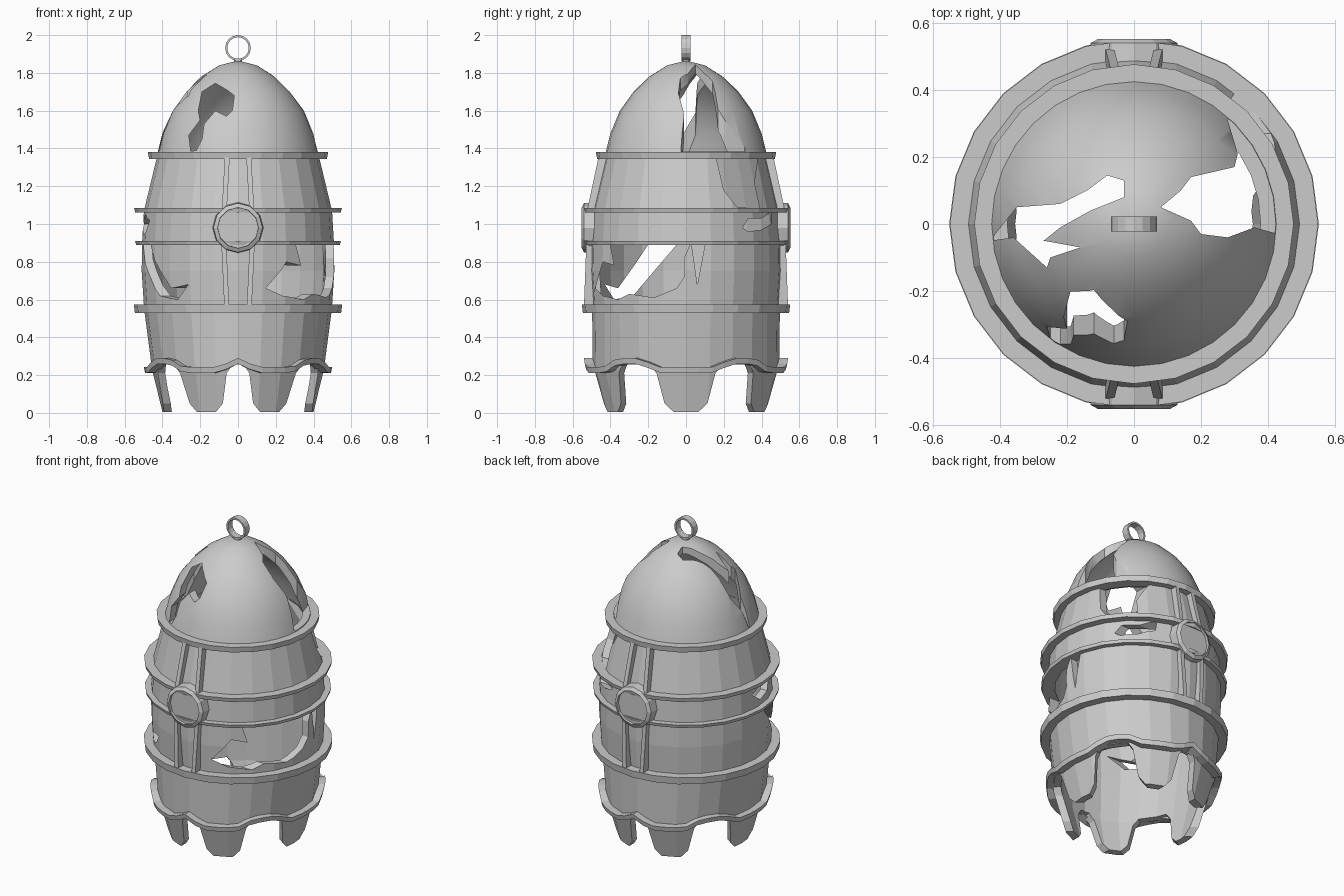
import bpy, bmesh
from math import sin, cos, pi, radians, exp

if "Cube" in bpy.data.objects:
    bpy.data.objects.remove(bpy.data.objects["Cube"])


def finish(name, bm):
    bmesh.ops.remove_doubles(bm, verts=bm.verts, dist=1e-5)
    bmesh.ops.recalc_face_normals(bm, faces=bm.faces)
    me = bpy.data.meshes.new(name)
    bm.to_mesh(me)
    bm.free()
    ob = bpy.data.objects.new(name, me)
    bpy.context.collection.objects.link(ob)
    return ob


def oval(z):
    # the lower body is slightly deeper than wide
    return 1 + 0.085 * max(0, min(1, (0.55 - z) / 0.3))


def lathe(name, prof, n=24, stretch=lambda z: 1, lift=lambda a: 0):
    """Spin a closed (radius, z) profile around z."""
    bm = bmesh.new()
    rings = []
    for i in range(n):
        a = 2 * pi * i / n
        rings.append([bm.verts.new((r * cos(a), r * sin(a) * stretch(z), z + lift(a))) for r, z in prof])
    m = len(prof)
    for i in range(n):
        A, B = rings[i], rings[(i + 1) % n]
        for j in range(m):
            k = (j + 1) % m
            if prof[j][0] == 0 and prof[k][0] == 0:
                continue
            if prof[j][0] == 0:
                bm.faces.new((A[j], B[k], A[k]))
            elif prof[k][0] == 0:
                bm.faces.new((A[j], B[j], A[k]))
            else:
                bm.faces.new((A[j], B[j], B[k], A[k]))
    return finish(name, bm)


def loft(name, lo, hi):
    bm = bmesh.new()
    a = [bm.verts.new(p) for p in lo]
    b = [bm.verts.new(p) for p in hi]
    bm.faces.new(a)
    bm.faces.new(b)
    for i in range(len(a)):
        j = (i + 1) % len(a)
        bm.faces.new((a[i], a[j], b[j], b[i]))
    return finish(name, bm)


def side_prism(name, poly, deg, d0=0.06, d1=0.8):
    """Extrude a (tangent, z) outline radially in the given direction."""
    a = radians(deg)
    pt = lambda d, t, z: (d * cos(a) - t * sin(a), d * sin(a) + t * cos(a), z)
    return loft(name, [pt(d0, *p) for p in poly], [pt(d1, *p) for p in poly])


def top_prism(poly):
    return loft("cutter", [(x, y, 1.385) for x, y in poly], [(x, y, 2.1) for x, y in poly])


def cut(ob, cutters):
    bpy.context.view_layer.objects.active = ob
    for c in cutters:
        c.hide_render = True
        m = ob.modifiers.new("cut", 'BOOLEAN')
        m.operation, m.solver, m.object = 'DIFFERENCE', 'EXACT', c
        bpy.ops.object.modifier_apply(modifier=m.name)
        bpy.data.objects.remove(c, do_unlink=True)


# Dome
outer = [(.43, 1.36), (.40, 1.48), (.35, 1.6), (.278, 1.7), (.195, 1.78), (.10, 1.84), (0, 1.865)]
inner = [(0, 1.82), (.09, 1.80), (.165, 1.745), (.24, 1.67), (.305, 1.58), (.355, 1.47), (.385, 1.36)]
dome = lathe("dome", outer + inner, 32)
cut(dome, [
    side_prism("cutter", [(-.25, 1.385), (-.26, 1.47), (-.2, 1.55), (-.21, 1.6), (-.19, 1.7), (-.12, 1.745),
                          (-.06, 1.71), (-.02, 1.68), (-.03, 1.6), (-.06, 1.57), (-.12, 1.6), (-.18, 1.53),
                          (-.19, 1.45), (-.22, 1.39)], -90),
    top_prism([(.08, .05), (.14, .1), (.17, .14), (.3, .17), (.31, .21), (.28, .31), (.36, .4), (.52, .1),
               (.45, .05), (.43, -.03), (.36, -.01), (.28, -.04), (.2, -.03), (.17, .01)]),
    top_prism([(-.03, .13), (-.08, .145), (-.14, .1), (-.22, .06), (-.35, .05), (-.43, -.05), (-.36, -.04),
               (-.26, -.13), (-.25, -.1), (-.16, -.07), (-.27, -.05), (-.22, -.01), (-.13, .04), (-.03, .08)]),
])
bpy.ops.object.select_all(action='DESELECT')
dome.select_set(True)
bpy.context.view_layer.objects.active = dome
bpy.ops.object.shade_smooth_by_angle(angle=radians(30))

# Body shell with legs
T = .045
side = [(.40, .005), (.455, .23), (.497, .55), (.51, .75), (.508, .9), (.498, 1.07), (.428, 1.36)]
body = lathe("body_shell", side + [(r - T, z) for r, z in reversed(side)], 24, oval)


def arch(w):
    half = [(w + .06, -.05), (w + .06, 0), (w + .02, .05), (w, .21), (w - .03, .255)]
    return half + [(-t, z) for t, z in reversed(half)]


GAPS = [(90, .06), (-90, .06), (35, .115), (-35, .115), (145, .115), (-145, .115)]
cut(body, [side_prism("cutter", arch(w), a) for a, w in GAPS] + [
    # right side breaks (tangent = y)
    side_prism("cutter", [(-.48, .66), (-.44, .62), (-.36, .6), (-.3, .63), (-.17, .61), (-.05, .66), (-.01, .72),
                          (-.01, .82), (.02, .89), (-.4, .89), (-.38, .78), (-.44, .8)], 0),
    side_prism("cutter", [(.03, .89), (.06, .68), (.1, .89)], 0),
    side_prism("cutter", [(.16, 1.35), (.2, 1.18), (.27, 1.09), (.39, 1.08), (.36, 1.22), (.38, 1.35)], 0),
    side_prism("cutter", [(.3, .98), (.33, 1.03), (.4, 1.03), (.45, 1.06), (.45, 1.0), (.4, .97), (.33, .96)], 0),
    # left side breaks (tangent = -y)
    side_prism("cutter", [(.05, .89), (.2, .89), (.26, .8), (.36, .66), (.43, .68), (.38, .6), (.28, .62),
                          (.17, .75)], 180),
    side_prism("cutter", [(-.04, 1.0), (.04, .94), (.13, .96), (.17, 1.02), (.07, 1.05)], 180),
])

# Horizontal bands
for name, z0, z1, r0, r1 in [("top_band", 1.345, 1.38, .40, .477), ("upper_band", 1.06, 1.085, .475, .55),
                             ("middle_band", .89, .91, .485, .545), ("lower_band", .53, .575, .475, .552)]:
    lathe(name, [(r0, z0), (r1 - .006, z0), (r1, z1), (r0, z1)])


# Wavy rim that follows the arches
def wave(a):
    h = 0
    for deg, w in GAPS:
        d = (a - radians(deg) + pi) % (2 * pi) - pi
        h += .048 * exp(-(d / (w * 2.2)) ** 4)
    return h


lathe("wavy_rim", [(.435, .212), (.492, .212), (.498, .242), (.435, .242)], 48, oval, wave)

# Front and back straps and medallions
for s, word in ((-1, "front"), (1, "back")):
    for sx in (-1, 1):
        for part, z0, z1, x0, x1, y0, y1 in [("upper", 1.08, 1.355, .072, .057, .522, .463),
                                             ("lower", .57, .895, .06, .075, .54, .528)]:
            q = lambda x, y, z: [(sx * x - .013, s * (y - .06), z), (sx * x + .013, s * (y - .06), z),
                                 (sx * x + .013, s * y, z), (sx * x - .013, s * y, z)]
            loft(f"{word}_{part}_strap", q(x0, y0, z0), q(x1, y1, z1))
    ring = lathe(f"{word}_medallion_ring", [(.105, .48), (.135, .48), (.13, .54), (.108, .552)], 12)
    disc = lathe(f"{word}_medallion", [(0, .47), (.11, .47), (.11, .535), (0, .535)], 12)
    for ob in (ring, disc):
        ob.rotation_euler = (-s * pi / 2, 0, 0)
        ob.location.z = .98

# Hanging ring and its stud
hoop = lathe("hanging_ring", [(.057, -.023), (.068, -.023), (.068, .023), (.057, .023)], 16)
hoop.rotation_euler.x = pi / 2
hoop.location.z = 1.932
lathe("ring_stud", [(0, 1.85), (.025, 1.85), (.02, 1.873), (0, 1.873)], 12)
